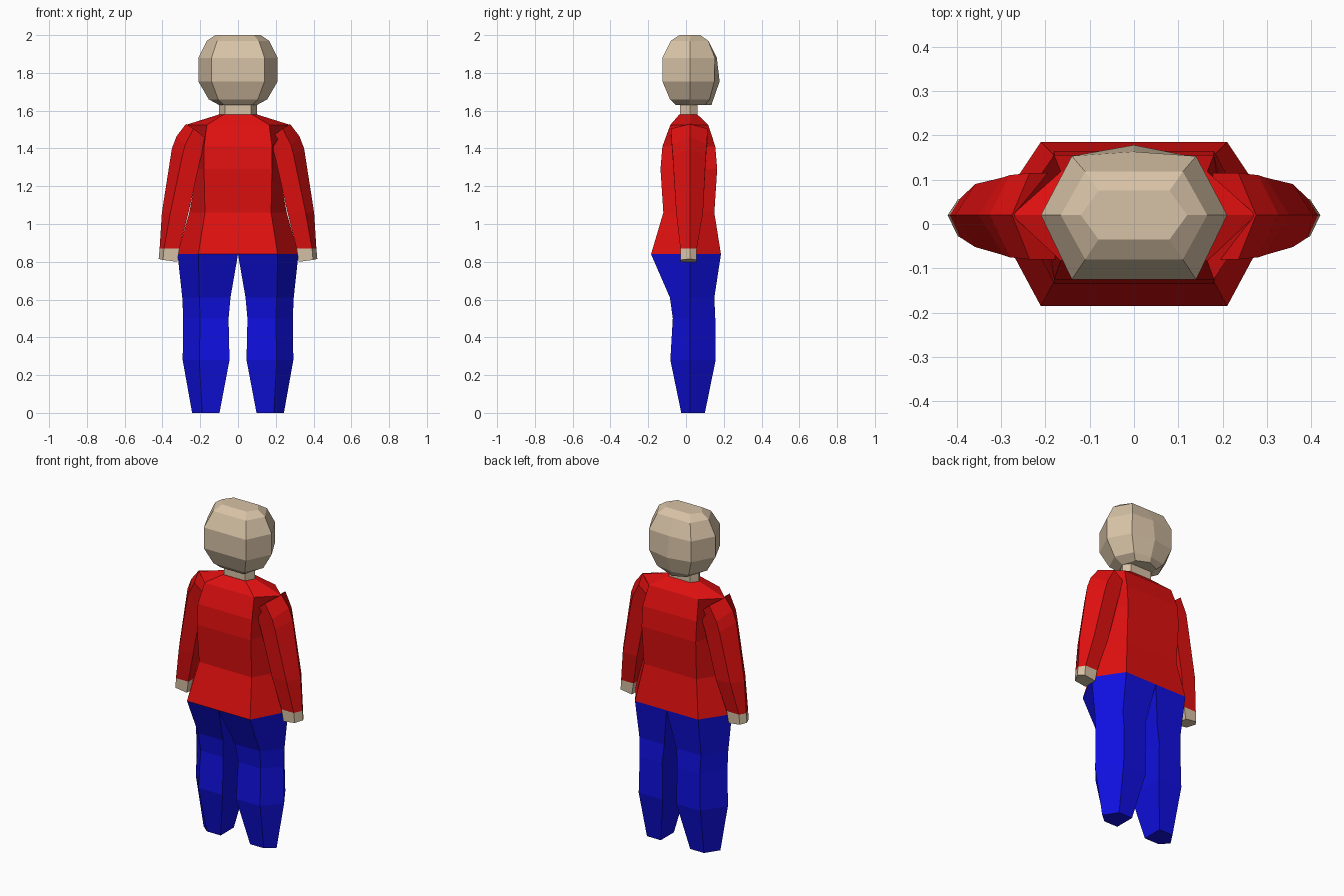
import bpy, bmesh

if "Cube" in bpy.data.objects:
    bpy.data.objects.remove(bpy.data.objects["Cube"])

Y_MID = 0.02


def material(name, rgb):
    m = bpy.data.materials.new(name)
    m.diffuse_color = (*rgb, 1)
    m.use_nodes = True
    m.node_tree.nodes["Principled BSDF"].inputs["Base Color"].default_value = m.diffuse_color
    return m


RED = material("red_cloth", (0.74, 0.005, 0.005))
BLUE = material("blue_cloth", (0.005, 0.005, 0.74))
SKIN = material("skin", (0.68, 0.54, 0.38))


def loft(name, rings, mat, mirror=False):
    """Skin a list of equal-sized rings and cap both ends."""
    bm = bmesh.new()
    loops = [[bm.verts.new(p) for p in ring] for ring in rings]
    for a, b in zip(loops, loops[1:]):
        n = len(a)
        for i in range(n):
            j = (i + 1) % n
            bm.faces.new((a[i], a[j], b[j], b[i]))
    bm.faces.new(loops[0])
    bm.faces.new(loops[-1])
    bmesh.ops.recalc_face_normals(bm, faces=bm.faces)
    mesh = bpy.data.meshes.new(name)
    bm.to_mesh(mesh)
    bm.free()
    mesh.materials.append(mat)
    obj = bpy.data.objects.new(name, mesh)
    bpy.context.collection.objects.link(obj)
    if mirror:
        mod = obj.modifiers.new("mirror", 'MIRROR')
        mod.use_mirror_merge = False
    return obj


def hexagon(z, tip, corner, front, back, ridge=None):
    """Six-sided ring pointing sideways, optionally with a back ridge."""
    pts = [(-tip, Y_MID, z), (-corner, front, z), (corner, front, z),
           (tip, Y_MID, z), (corner, back, z)]
    if ridge is not None:
        pts.append((0, ridge, z))
    return pts + [(-corner, back, z)]


def limb(outer, corner, inner, front, back):
    """Five-sided ring: outer tip, two corners, flat inner wall; pairs are (x, z)."""
    (xo, zo), (xc, zc), (xi, zi) = outer, corner, inner
    return [(xo, Y_MID, zo), (xc, front, zc), (xi, front, zi),
            (xi, back, zi), (xc, back, zc)]


def flat_limb(z, outer, corner, inner, front, back):
    return limb((outer, z), (corner, z), (inner, z), front, back)


# Head and neck
loft("head", [hexagon(*r) for r in [
    (1.63, 0.10, 0.075, -0.055, 0.10, 0.135),
    (1.66, 0.155, 0.105, -0.085, 0.125, 0.145),
    (1.755, 0.21, 0.14, -0.125, 0.15, 0.178),
    (1.88, 0.21, 0.14, -0.125, 0.153, 0.163),
    (1.97, 0.165, 0.11, -0.08, 0.118, 0.118),
    (2.00, 0.12, 0.08, -0.035, 0.075, 0.075)]], SKIN)
loft("neck", [hexagon(1.57, 0.10, 0.07, -0.033, 0.06),
              hexagon(1.64, 0.10, 0.07, -0.033, 0.06)], SKIN)

# Sweater body
loft("sweater_body", [hexagon(*r) for r in [
    (0.84, 0.32, 0.21, -0.185, 0.185),
    (1.06, 0.258, 0.175, -0.12, 0.15),
    (1.29, 0.215, 0.18, -0.135, 0.165),
    (1.41, 0.20, 0.18, -0.125, 0.155),
    (1.525, 0.275, 0.165, -0.083, 0.118),
    (1.58, 0.10, 0.075, -0.035, 0.06)]], RED)

# Sleeves and hands
cuff = (0.87, 0.415, 0.392, 0.31, -0.03, 0.057)
loft("sleeves", [
    limb((0.275, 1.53), (0.235, 1.505), (0.14, 1.43), -0.08, 0.115),
    limb((0.325, 1.465), (0.28, 1.42), (0.18, 1.41), -0.075, 0.11),
    limb((0.35, 1.40), (0.295, 1.36), (0.20, 1.34), -0.07, 0.105),
    flat_limb(1.06, 0.403, 0.358, 0.262, -0.052, 0.09),
    flat_limb(*cuff)], RED, mirror=True)
loft("hands", [
    flat_limb(*cuff),
    limb((0.42, 0.815), (0.397, 0.81), (0.322, 0.80), -0.028, 0.055)],
    SKIN, mirror=True)

# Trouser legs
loft("trouser_legs", [flat_limb(*r) for r in [
    (0.84, 0.32, 0.21, 0.0, -0.185, 0.185),
    (0.61, 0.295, 0.205, 0.04, -0.085, 0.15),
    (0.50, 0.29, 0.20, 0.05, -0.07, 0.155),
    (0.28, 0.293, 0.205, 0.045, -0.083, 0.157),
    (0.00, 0.243, 0.19, 0.098, -0.025, 0.10)]], BLUE, mirror=True)
